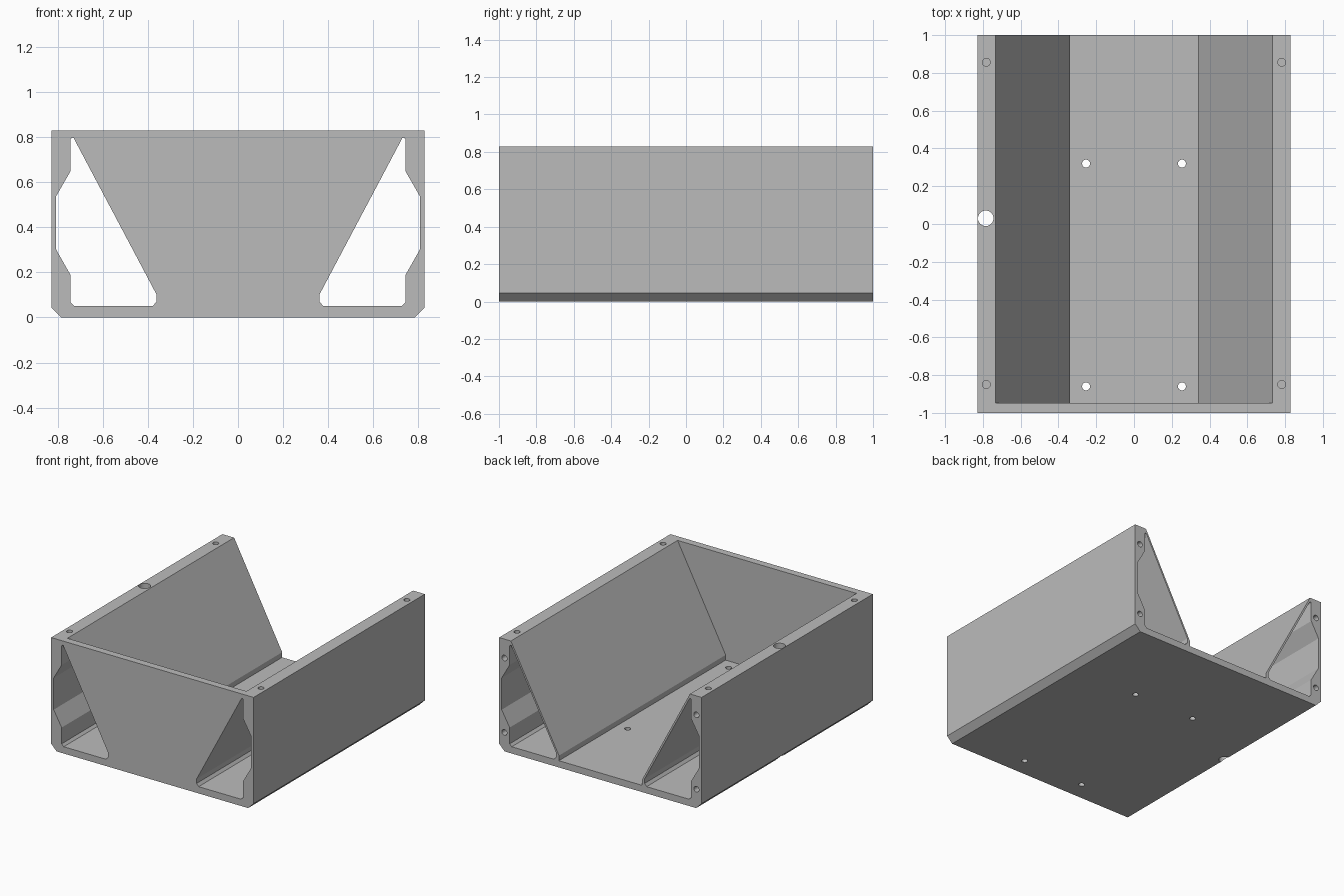
import bpy, bmesh
from mathutils import Matrix, Vector

old = bpy.data.objects.get("Cube")
if old:
    bpy.data.objects.remove(old, do_unlink=True)

W, H, FLOOR = 0.828, 0.83, 0.05
CHAMFER = 0.045

grey = bpy.data.materials.new("plain grey")
grey.use_nodes = True
colour = (0.5, 0.5, 0.5, 1)
grey.diffuse_color = colour
grey.node_tree.nodes["Principled BSDF"].inputs["Base Color"].default_value = colour


def make_object(name, bm):
    bmesh.ops.recalc_face_normals(bm, faces=bm.faces)
    mesh = bpy.data.meshes.new(name)
    bm.to_mesh(mesh)
    bm.free()
    mesh.materials.append(grey)
    obj = bpy.data.objects.new(name, mesh)
    bpy.context.collection.objects.link(obj)
    return obj


def prism(name, profile, y0, y1):
    """Extrude an x-z profile along y."""
    bm = bmesh.new()
    face = bm.faces.new([bm.verts.new((x, y0, z)) for x, z in profile])
    out = bmesh.ops.extrude_face_region(bm, geom=[face])
    verts = [v for v in out["geom"] if isinstance(v, bmesh.types.BMVert)]
    bmesh.ops.translate(bm, verts=verts, vec=(0, y1 - y0, 0))
    return make_object(name, bm)


def drill(name, centre, radius, length, axis="Z"):
    bm = bmesh.new()
    turn = Matrix.Rotation(1.5707963, 4, "X") if axis == "Y" else Matrix()
    bmesh.ops.create_cone(bm, cap_ends=True, segments=32, radius1=radius,
                          radius2=radius, depth=length,
                          matrix=Matrix.Translation(Vector(centre)) @ turn)
    return make_object(name, bm)


def mirrored(half):
    return half + [(-x, z) for x, z in reversed(half)]


# Solid block with chamfered lower edges
body = prism("enclosure_body", mirrored(
    [(W - CHAMFER, 0), (W, CHAMFER), (W, H)]), -1, 1)

# Open channel between the sloping walls, closed by the front panel
cutters = [prism("channel_cutter", mirrored(
    [(0.339, FLOOR), (0.339, 0.088), (0.732, H), (0.732, H + 0.1)]), -0.947, 1.1)]

# Side tunnels running the full length
tunnel = [(0.362, 0.103), (0.362, 0.07), (0.378, FLOOR), (0.725, FLOOR),
          (0.742, 0.067), (0.742, 0.187), (0.807, 0.302), (0.807, 0.537),
          (0.742, 0.65), (0.742, 0.79), (0.737, 0.798), (0.729, 0.796)]
for side, label in ((1, "left"), (-1, "right")):
    cutters.append(prism(label + "_tunnel_cutter",
                         [(side * x, z) for x, z in tunnel], -1.1, 1.1))
    # Floor holes and blind screw holes in the top rim
    for y in (0.32, -0.86):
        cutters.append(drill("floor_hole_cutter", (side * 0.254, y, 0), 0.021, 0.3))
    for y in (0.856, -0.85):
        cutters.append(drill("rim_hole_cutter", (side * 0.782, y, H), 0.021, 0.2))
    # Blind screw holes in the back end
    for z in (0.14, 0.69):
        cutters.append(drill("end_hole_cutter", (side * 0.785, 1, z), 0.021, 0.2, "Y"))

# Cable hole through the right side wall
cutters.append(drill("cable_hole_cutter", (-0.785, 0.03, H / 2), 0.041, 1.2))

bpy.ops.object.select_all(action="DESELECT")
bpy.context.view_layer.objects.active = body
body.select_set(True)
for cutter in cutters:
    mod = body.modifiers.new(cutter.name, "BOOLEAN")
    mod.operation = "DIFFERENCE"
    mod.solver = "EXACT"
    mod.object = cutter
    bpy.ops.object.modifier_apply(modifier=mod.name)
    bpy.data.objects.remove(cutter, do_unlink=True)

bpy.ops.object.shade_smooth_by_angle(angle=0.3)
